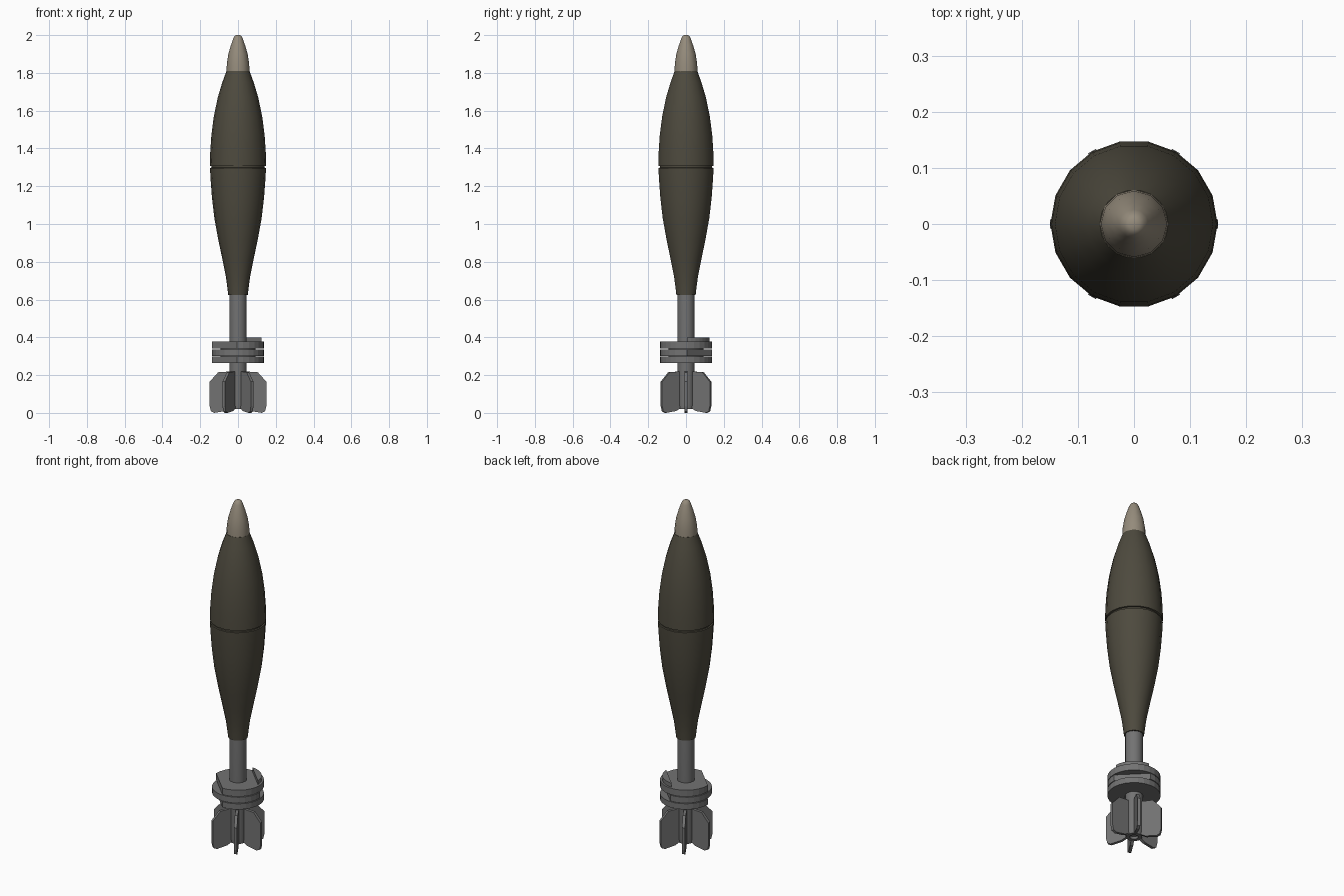
import bpy, bmesh, math
from mathutils import Vector, Matrix

if "Cube" in bpy.data.objects:
    bpy.data.objects.remove(bpy.data.objects["Cube"])


def material(name, rgb):
    m = bpy.data.materials.new(name)
    m.diffuse_color = (*rgb, 1)
    m.use_nodes = True
    m.node_tree.nodes["Principled BSDF"].inputs["Base Color"].default_value = m.diffuse_color
    return m


olive = material("olive_paint", (0.075, 0.068, 0.048))
tan = material("tan_nose", (0.30, 0.26, 0.20))
steel = material("grey_steel", (0.17, 0.17, 0.17))


def finish(name, bm, mat, smooth=None):
    bmesh.ops.recalc_face_normals(bm, faces=bm.faces[:])
    me = bpy.data.meshes.new(name)
    bm.to_mesh(me)
    bm.free()
    ob = bpy.data.objects.new(name, me)
    bpy.context.collection.objects.link(ob)
    me.materials.append(mat)
    if smooth:
        bpy.ops.object.select_all(action='DESELECT')
        ob.select_set(True)
        bpy.context.view_layer.objects.active = ob
        bpy.ops.object.shade_smooth_by_angle(angle=math.radians(smooth))
    return ob


def lathe(name, profile, sides, mat):
    """Revolve (radius, z) points around z and cap both ends."""
    bm = bmesh.new()
    rings = [[bm.verts.new((r * math.cos(2 * math.pi * i / sides),
                            r * math.sin(2 * math.pi * i / sides), z))
              for i in range(sides)] for r, z in profile]
    for a, b in zip(rings, rings[1:]):
        for i in range(sides):
            j = (i + 1) % sides
            bm.faces.new((a[i], a[j], b[j], b[i]))
    bm.faces.new(rings[0])
    bm.faces.new(rings[-1])
    return finish(name, bm, mat, 35)


def prism(name, outline, depth, matrix, mat):
    """Extrude a flat outline along local z, then place it."""
    bm = bmesh.new()
    f = bm.faces.new([bm.verts.new((x, y, 0)) for x, y in outline])
    top = bmesh.ops.extrude_face_region(bm, geom=[f])["geom"]
    bmesh.ops.translate(bm, vec=(0, 0, depth),
                        verts=[v for v in top if isinstance(v, bmesh.types.BMVert)])
    bm.transform(matrix)
    return finish(name, bm, mat)


# body with the groove at its widest point
lathe("shell_body", [(0.052, 0.625), (0.056, 0.66), (0.064, 0.72), (0.082, 0.81),
                     (0.105, 0.92), (0.125, 1.03), (0.138, 1.14), (0.146, 1.25),
                     (0.148, 1.296), (0.141, 1.298), (0.141, 1.306), (0.149, 1.308),
                     (0.147, 1.38), (0.141, 1.47), (0.128, 1.57), (0.107, 1.67),
                     (0.083, 1.75), (0.061, 1.81)], 18, olive)

# nose fuze
lathe("nose_fuze", [(0.061, 1.805), (0.059, 1.85), (0.051, 1.90), (0.038, 1.945),
                    (0.026, 1.98), (0.019, 1.994), (0.010, 2.0)], 12, tan)

# tail tube with a recessed primer end
lathe("tail_tube", [(0.022, 0.035), (0.022, 0.02), (0.042, 0.02), (0.046, 0.05),
                    (0.046, 0.63)], 16, steel)


# stacked propellant charges, each disc missing one chord on alternate sides
def arc(r, centre, half, n):
    return [(r * math.cos(centre - half + 2 * half * i / n),
             r * math.sin(centre - half + 2 * half * i / n)) for i in range(n + 1)]


NE, SW = math.radians(45), math.radians(225)
cut = math.radians(43)
for i, (z, h, opening) in enumerate([(0.265, 0.033, SW), (0.302, 0.034, NE),
                                     (0.340, 0.037, SW)]):
    prism(f"charge_disc_{i + 1}", arc(0.137, opening + math.pi, math.pi - cut, 20),
          h, Matrix.Translation((0, 0, z)), steel)
prism("charge_top_tab", arc(0.125, NE, math.radians(43), 8), 0.023,
      Matrix.Translation((0, 0, 0.377)), steel)
lathe("charge_core", [(0.115 * 0.8, 0.27), (0.115 * 0.8, 0.37)], 20, steel)

# six tail fins
fin = [(0.03, 0.03), (0.065, 0.01), (0.125, 0.0), (0.143, 0.008), (0.15, 0.035),
       (0.15, 0.165), (0.105, 0.215), (0.03, 0.22)]
t = 0.016
for k in range(6):
    m = (Matrix.Rotation(k * math.pi / 3, 4, 'Z') @ Matrix.Translation((0, t / 2, 0))
         @ Matrix.Rotation(math.pi / 2, 4, 'X'))
    prism(f"tail_fin_{k + 1}", fin, t, m, steel)
